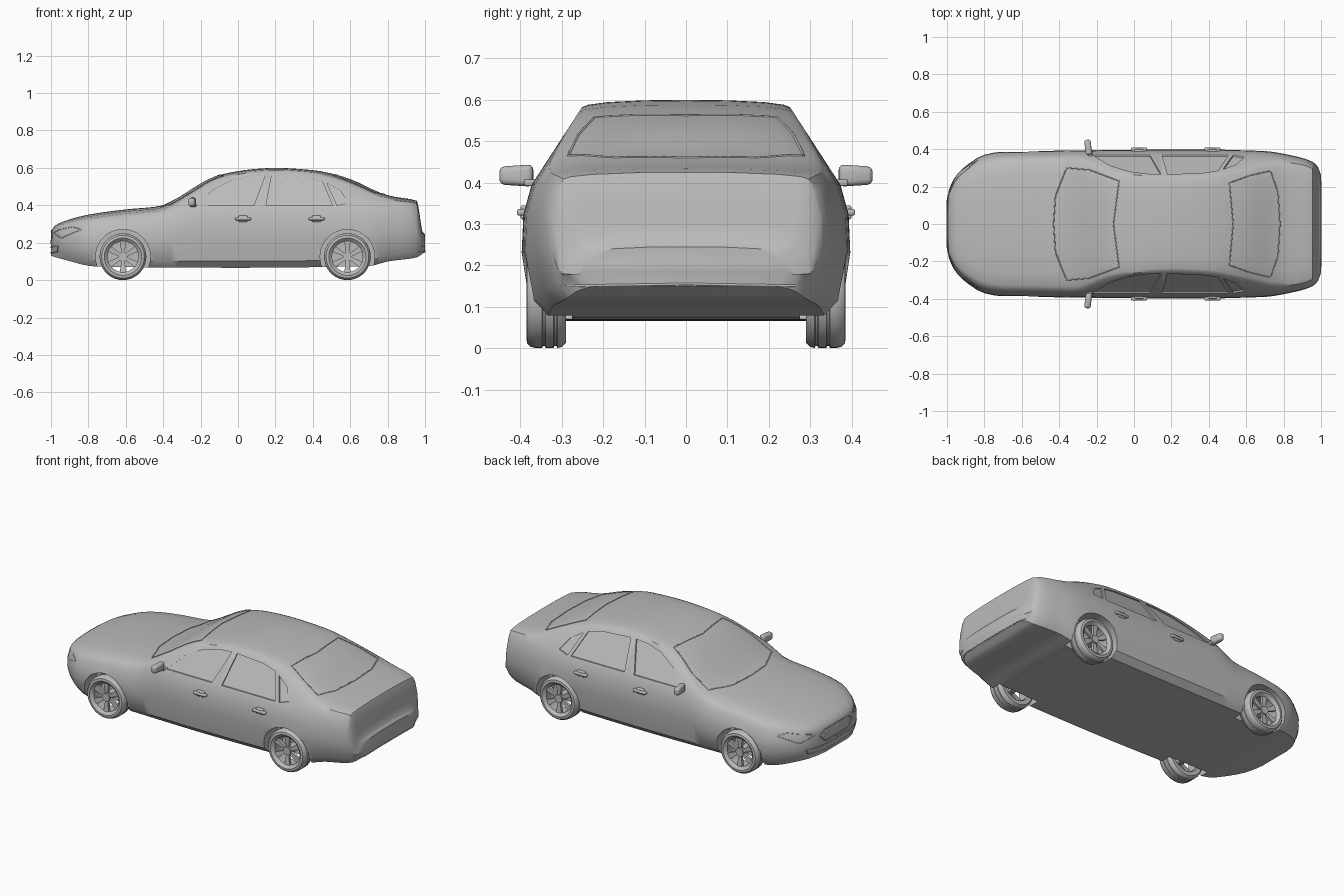
import bpy, bmesh, math
from mathutils import Vector, Matrix
from mathutils.bvhtree import BVHTree

if "Cube" in bpy.data.objects:
    bpy.data.objects.remove(bpy.data.objects["Cube"])

grey = bpy.data.materials.new("plain grey")
grey.use_nodes = True
COLOUR = (0.5, 0.5, 0.5, 1)
grey.diffuse_color = COLOUR
grey.node_tree.nodes["Principled BSDF"].inputs["Base Color"].default_value = COLOUR


def add_object(name, bm, angle=35):
    bmesh.ops.recalc_face_normals(bm, faces=bm.faces)
    mesh = bpy.data.meshes.new(name)
    bm.to_mesh(mesh)
    bm.free()
    mesh.materials.append(grey)
    obj = bpy.data.objects.new(name, mesh)
    bpy.context.collection.objects.link(obj)
    smooth(obj, angle)
    return obj


def smooth(obj, angle):
    bpy.ops.object.select_all(action="DESELECT")
    obj.select_set(True)
    bpy.context.view_layer.objects.active = obj
    bpy.ops.object.shade_smooth_by_angle(angle=math.radians(angle))


def bake(obj):
    """Replace an object's mesh by its evaluated result."""
    graph = bpy.context.evaluated_depsgraph_get()
    return bpy.data.meshes.new_from_object(obj.evaluated_get(graph))


def profile(keys):
    """Smooth curve through (x, value) keys that never overshoots."""
    xs, vs = zip(*keys)
    slope = [(vs[i + 1] - vs[i]) / (xs[i + 1] - xs[i]) for i in range(len(xs) - 1)]
    tan = [slope[0]]
    for a, b in zip(slope, slope[1:]):
        tan.append(2 * a * b / (a + b) if a * b > 0 else 0)
    tan.append(slope[-1])

    def value(x):
        i = max(k for k in range(len(slope)) if xs[k] <= x or k == 0)
        h = xs[i + 1] - xs[i]
        t = (x - xs[i]) / h
        return (vs[i] * (1 + 2 * t) * (1 - t) ** 2 + h * tan[i] * t * (1 - t) ** 2
                + vs[i + 1] * t * t * (3 - 2 * t) + h * tan[i + 1] * t * t * (t - 1))
    return value


# Body outlines along the length: top, floor, half width and crown
top = profile([(-1, .26), (-.98, .29), (-.93, .315), (-.8, .35), (-.6, .378), (-.42, .395),
               (-.36, .42), (-.1, .562), (.1, .595), (.2, .6), (.4, .588), (.5, .57), (.6, .54),
               (.78, .46), (.84, .445), (.955, .425), (.97, .36), (.985, .262), (1, .245)])
floor = profile([(-1, .13), (-.95, .115), (-.75, .072), (0, .066), (.7, .075), (.8, .1), (.95, .12), (1, .15)])
width = profile([(-1, .12), (-.985, .19), (-.95, .26), (-.9, .31), (-.8, .37), (-.7, .387), (-.4, .392),
                 (0, .397), (.5, .397), (.7, .39), (.85, .365), (.94, .34), (.98, .31), (1, .26)])
crown = profile([(-1, .02), (-.7, .035), (-.25, .035), (0, .018), (.4, .018), (.6, .035), (.85, .02), (1, .015)])
BELT, LEAN, SILL = .395, .65, .372


def section(x):
    zb, zt, w, d = floor(x), top(x), width(x), crown(x)
    zr = zt - d
    zs = min(BELT, zr - .025)
    ws = .94 * w
    wr = ws - (zr - zs) * LEAN
    return [(0, zb), (.86 * w, zb), (.95 * w, zb + .035), (w, zb + .5 * (zs - zb)),
            (.99 * w, zb + .78 * (zs - zb)), (ws, zs), (wr, zr),
            (.94 * wr, zr + .35 * d), (.75 * wr, zr + .7 * d), (.4 * wr, zt - .06 * d), (0, zt)]


# Body shell lofted through the sections
stations = sorted([-1 + .04 * i for i in range(51)] + [-.99, -.98, -.94, .955, .97, .978, .985, .992])
bm = bmesh.new()
rings = []
for x in stations:
    half = section(x)
    ring = half + [(-y, z) for y, z in half[-2:0:-1]]
    rings.append([bm.verts.new((x, y, z)) for y, z in ring])
for a, b in zip(rings, rings[1:]):
    for i in range(len(a)):
        j = (i + 1) % len(a)
        bm.faces.new((a[i], a[j], b[j], b[i]))
bm.faces.new(rings[0])
bm.faces.new(rings[-1])
bmesh.ops.recalc_face_normals(bm, faces=bm.faces)
surface = BVHTree.FromBMesh(bm)
body = add_object("body", bm)


def cylinder(bm, radius, y0, y1, x=0, z=0, sides=40):
    place = Matrix.Translation((x, (y0 + y1) / 2, z)) @ Matrix.Rotation(math.pi / 2, 4, "X")
    bmesh.ops.create_cone(bm, cap_ends=True, segments=sides, radius1=radius, radius2=radius,
                          depth=abs(y1 - y0), matrix=place)


# Cutters: wheel arches and recessed side windows
AXLES, WHEEL_Z = (-.615, .585), .125
windows = [[(-.22, .4), (.085, .4), (.145, .56), (.06, .555), (-.03, .535), (-.13, .485)],
           [(.15, .4), (.505, .4), (.45, .53), (.36, .55), (.18, .56)],
           [(.53, .4), (.59, .415), (.545, .48), (.475, .52)]]
arch_bm, glass_bm = bmesh.new(), bmesh.new()
for side in (1, -1):
    for x in AXLES:
        cylinder(arch_bm, .146, side * .275, side * .5, x, WHEEL_Z)
    for outline in windows:
        inner, outer = ([glass_bm.verts.new((x, side * (SILL - LEAN * (z - BELT) + off), z))
                         for x, z in outline] for off in (-.008, .04))
        glass_bm.faces.new(inner)
        glass_bm.faces.new(outer)
        for i in range(len(inner)):
            glass_bm.faces.new((inner[i - 1], inner[i], outer[i], outer[i - 1]))
cutters = [add_object("arch_cutter", arch_bm), add_object("window_cutter", glass_bm)]
for cutter in cutters:
    cutter.hide_render = True
    cut = body.modifiers.new(cutter.name, "BOOLEAN")
    cut.operation, cut.solver, cut.object = "DIFFERENCE", "EXACT", cutter
carved = bake(body)
body.modifiers.clear()
body.data = carved
smooth(body, 35)
for cutter in cutters:
    bpy.data.objects.remove(cutter)


# Seams: thin beads laid on the body along a ray direction
def seam(name, points, direction, closed=False, radius=.003):
    direction = Vector(direction)
    pts = [Vector(p) for p in points]
    if closed:
        pts.append(pts[0])
    hits = []
    for a, b in zip(pts, pts[1:]):
        for k in range(8):
            hit = surface.ray_cast(a.lerp(b, k / 8) - 3 * direction, direction)[0]
            if hit:
                hits.append(hit)
    curve = bpy.data.curves.new(name, "CURVE")
    curve.dimensions, curve.bevel_depth, curve.bevel_resolution = "3D", radius, 1
    line = curve.splines.new("POLY")
    line.points.add(len(hits) - 1)
    for p, h in zip(line.points, hits):
        p.co = (*h, 1)
    line.use_cyclic_u = closed
    temp = bpy.data.objects.new(name, curve)
    bpy.context.collection.objects.link(temp)
    bpy.context.view_layer.update()
    mesh = bake(temp)
    bpy.data.objects.remove(temp)
    mesh.materials.clear()
    mesh.materials.append(grey)
    bpy.context.collection.objects.link(bpy.data.objects.new(name, mesh))


def mirrored(half):
    return half + [(x, -y, z) for x, y, z in reversed(half) if y > 0]


DOWN, BACK, AHEAD = (0, 0, -1), (1, 0, 0), (-1, 0, 0)
seam("windscreen_trim", mirrored([(-.43, 0, 0), (-.42, .15, 0), (-.36, .3, 0), (-.24, .29, 0),
                                  (-.08, .23, 0), (-.11, 0, 0)]), DOWN, True)
seam("rear_window_trim", mirrored([(.53, 0, 0), (.51, .22, 0), (.62, .26, 0), (.73, .285, 0),
                                   (.77, .17, 0), (.78, 0, 0)]), DOWN, True)
seam("grille_frame", mirrored([(0, 0, .265), (0, .11, .262), (0, .15, .24), (0, .11, .2), (0, 0, .195)]), BACK, True)
seam("lower_intake", mirrored([(0, 0, .175), (0, .24, .18), (0, .22, .15), (0, 0, .145)]), BACK, True)
seam("rear_bumper_edge", [(0, -.3, .15), (0, 0, .155), (0, .3, .15)], AHEAD)
for side in (1, -1):
    seam("headlamp_frame", [(0, side * .17, .255), (0, side * .3, .285), (0, side * .34, .27),
                            (0, side * .27, .225)], BACK, True, .002)

# Wheel: lathed tyre and rim, spokes and hub, facing +y
tyre = [(.088, .375), (.1, .386), (.114, .384), (.122, .375), (.125, .362), (.125, .348), (.12, .346),
        (.12, .341), (.125, .339), (.125, .32), (.12, .318), (.12, .313), (.125, .311), (.122, .3), (.112, .29),
        (.088, .292), (.082, .3), (.082, .37)]
bm = bmesh.new()
loop = [bm.verts.new((r, y, 0)) for r, y in tyre]
edges = [bm.edges.new((loop[i - 1], loop[i])) for i in range(len(loop))]
bmesh.ops.spin(bm, geom=loop + edges, axis=(0, 1, 0), cent=(0, 0, 0), steps=36, angle=math.tau)
bmesh.ops.remove_doubles(bm, verts=bm.verts, dist=.0001)
cylinder(bm, .024, .34, .374, sides=18)
for k in range(6):
    turn = Matrix.Rotation(k * math.tau / 6, 4, "Y")
    spoke = bmesh.ops.create_cube(bm, size=1)["verts"]
    for v in spoke:
        far = v.co.z > 0
        v.co = turn @ Vector((v.co.x * (.034 if far else .016), (.364 if far else .358) + v.co.y * .016,
                              .086 if far else .015))
wheel = add_object("front_left_wheel", bm)
wheel.location = (AXLES[0], -0.0, WHEEL_Z)
for name, x, turn in (("front_right_wheel", AXLES[0], math.pi), ("rear_left_wheel", AXLES[1], 0),
                      ("rear_right_wheel", AXLES[1], math.pi)):
    copy = bpy.data.objects.new(name, wheel.data)
    copy.location, copy.rotation_euler = (x, 0, WHEEL_Z), (0, 0, turn)
    bpy.context.collection.objects.link(copy)


# Rounded blocks for mirrors, handles and axle stubs
def block(name, centre, size, bevel, tilt=0, taper=1):
    bm = bmesh.new()
    bmesh.ops.create_cube(bm, size=1)
    for v in bm.verts:
        v.co = Vector(v.co) * Vector((1, 1, 1)).x
        if v.co.y * centre[1] > 0:
            v.co.z *= taper
        v.co = Vector((v.co.x * size[0], v.co.y * size[1], v.co.z * size[2]))
    bmesh.ops.bevel(bm, geom=bm.edges[:], offset=bevel, segments=3, profile=.5, affect="EDGES")
    bmesh.ops.transform(bm, verts=bm.verts, matrix=Matrix.Translation(centre) @ Matrix.Rotation(tilt, 4, "Z"))
    add_object(name, bm)


for side, word in ((1, "left"), (-1, "right")):
    block(word + "_mirror", (-.245, side * .41, .417), (.034, .082, .054), .013, side * .12, .8)
    block(word + "_mirror_arm", (-.235, side * .366, .4), (.024, .05, .016), .004)
    for end, x in (("front", .027), ("rear", .42)):
        block(f"{end}_{word}_handle", (x, side * .398, .328), (.085, .022, .016), .006)
        block(f"{end}_{word}_handle_cup", (x, side * .39, .328), (.05, .02, .034), .006)
    for end, x in (("front", AXLES[0]), ("rear", AXLES[1])):
        block(f"{end}_{word}_axle_stub", (x, side * .29, WHEEL_Z), (.04, .12, .04), .006)
